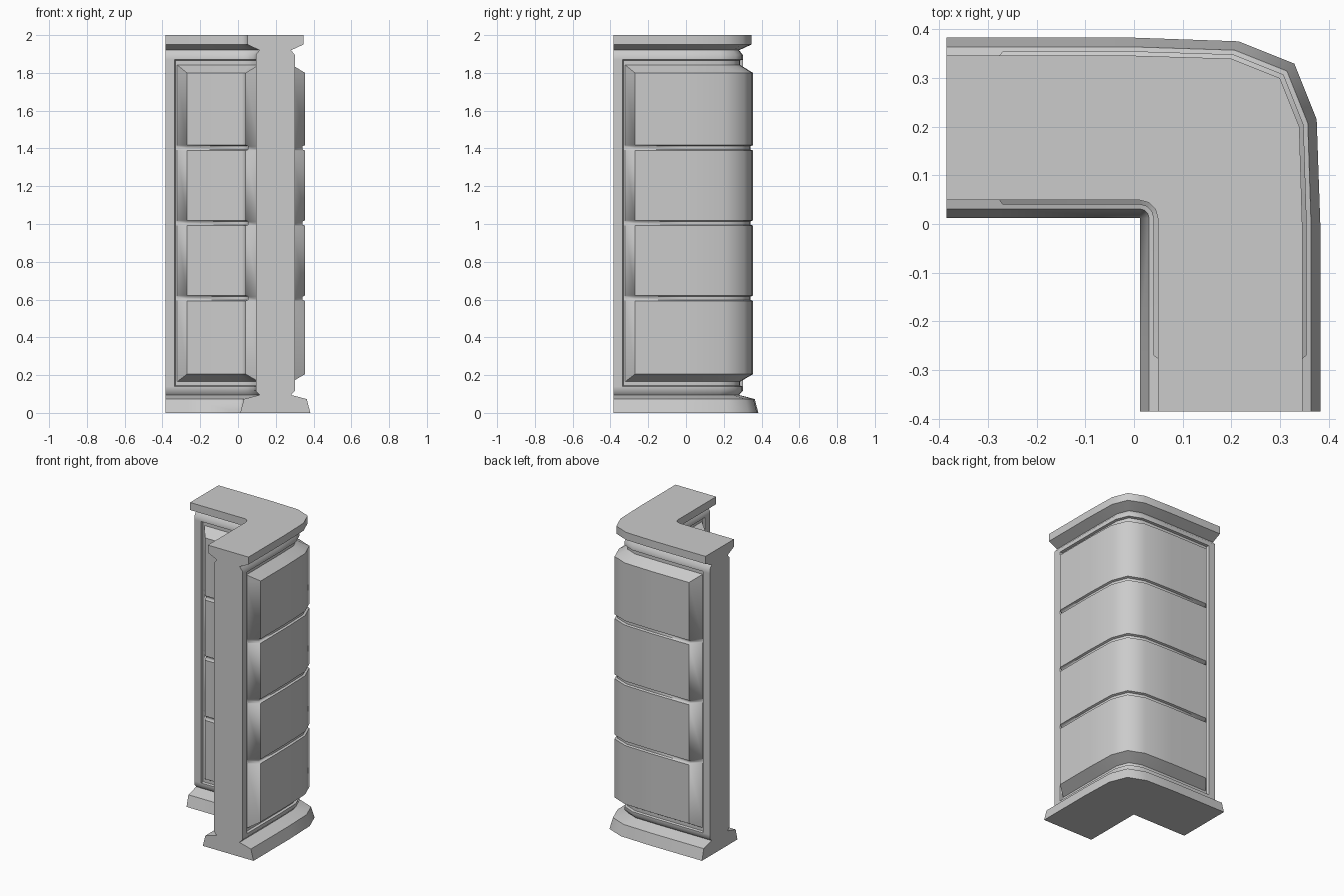
import bpy, bmesh, math

if "Cube" in bpy.data.objects:
    bpy.data.objects.remove(bpy.data.objects["Cube"])

OUT, INN, END = 0.346, 0.049, -0.385   # cap faces (offset 0) and cut ends
RAD = 0.037                            # offset at which the inner corner is sharp
FRAME, FLOOR, PANEL, GROOVE = -0.045, -0.060, 0.009, -0.004

# Plan outline at offset 0: (point, offset direction, panel level), clockwise
ENDS = [(END, 0), (-0.335, 0), (-0.331, 1), (-0.322, 2), (-0.27, 3)]
plan = [((x, OUT), (0, 1), l) for x, l in ENDS]
plan += [((0.0, OUT), (0, 1), 3), ((0.2, 0.34), (0.4, 0.96), 3),
         ((0.3, 0.3), (0.8, 0.8), 3), ((0.34, 0.2), (0.96, 0.4), 3),
         ((OUT, 0.0), (1, 0), 3)]
plan += [((OUT, y), (1, 0), l) for y, l in reversed(ENDS)]
plan += [((INN, y), (-1, 0), l) for y, l in ENDS]
c = INN - RAD
for a in (0, 30, 60, 90):
    n = (math.cos(math.radians(a)), math.sin(math.radians(a)))
    plan.append(((c + RAD * n[0], c + RAD * n[1]), (-n[0], -n[1]), 3))
plan += [((x, INN), (0, -1), l) for x, l in reversed(ENDS)]

STEPS = [FRAME, FLOOR, FLOOR, PANEL]   # offset at each panel level


def plain(z, d):
    """Row with the same offset all round."""
    return z, 0, [d] * 4


def panel(z, level, top=None):
    """Row crossing the framed panel."""
    d = [STEPS[min(i, level)] for i in range(4)]
    if top is not None:
        d[3] = top
    return z, level, d


def build(name, rows, close_bottom=False, close_top=False):
    bm = bmesh.new()
    rings = []
    for z, _, d in rows:
        rings.append([bm.verts.new((p[0] + n[0] * d[l], p[1] + n[1] * d[l], z))
                      for p, n, l in plan])
    count = len(plan)
    for r in range(len(rows) - 1):
        for j in range(count):
            k = (j + 1) % count
            a, b, e, f = rings[r][j], rings[r + 1][j], rings[r + 1][k], rings[r][k]
            lr, lc = rows[r + 1][1] - rows[r][1], plan[k][2] - plan[j][2]
            if lr * lc > 0:            # mitred panel corners
                bm.faces.new((a, b, e))
                bm.faces.new((a, e, f))
            elif lr * lc < 0:
                bm.faces.new((a, b, f))
                bm.faces.new((b, e, f))
            else:
                bm.faces.new((a, b, e, f))
    if close_bottom:
        bm.faces.new(rings[0])
    if close_top:
        bm.faces.new(rings[-1][::-1])
    bmesh.ops.remove_doubles(bm, verts=bm.verts, dist=1e-5)
    me = bpy.data.meshes.new(name)
    bm.to_mesh(me)
    bm.free()
    ob = bpy.data.objects.new(name, me)
    bpy.context.collection.objects.link(ob)
    bpy.ops.object.select_all(action='DESELECT')
    ob.select_set(True)
    bpy.context.view_layer.objects.active = ob
    bpy.ops.object.shade_smooth_by_angle(angle=math.radians(48))


# Sloped foot
build("plinth", [plain(0, 0.037), plain(0.073, 0.018), plain(0.095, -0.065)],
      close_bottom=True)

# Wall with framed, grooved panels on both sides
rows = [plain(0.095, -0.065), plain(0.117, FRAME)]
rows += [panel(z, l) for z, l in ((0.14, 0), (0.144, 1), (0.165, 2), (0.205, 3))]
for zc in (0.607, 1.005, 1.403):
    rows += [panel(zc - 0.014, 3), panel(zc - 0.009, 3, GROOVE),
             panel(zc + 0.009, 3, GROOVE), panel(zc + 0.014, 3)]
rows += [panel(z, l) for z, l in ((1.80, 3), (1.842, 2), (1.866, 1), (1.87, 0))]
rows += [plain(1.895, FRAME), plain(1.92, -0.065)]
build("panelled_wall", rows)

# Coping slab
build("cap", [plain(1.92, -0.065), plain(1.95, 0), plain(2.0, 0)], close_top=True)
